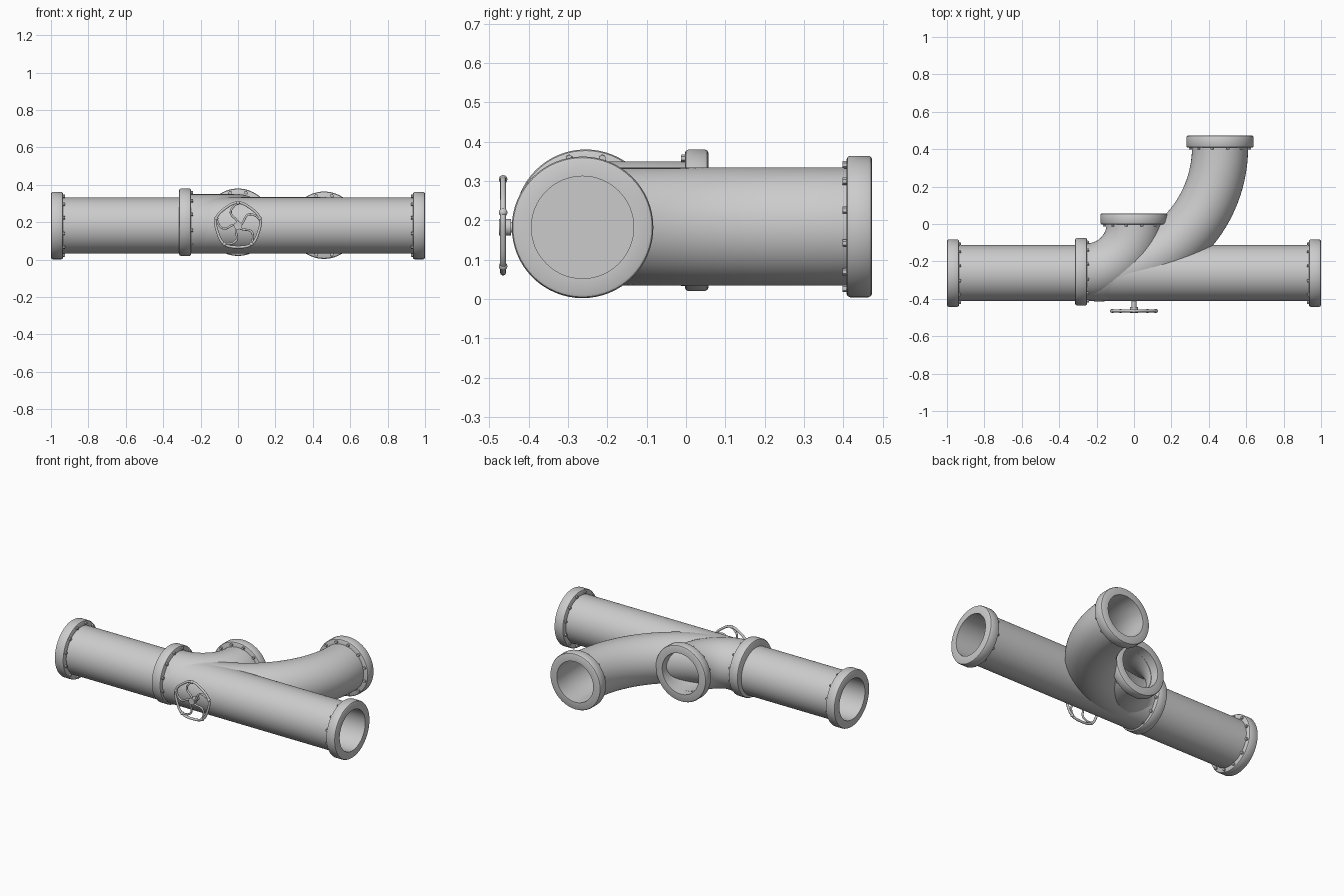
import bpy, bmesh
from math import sin, cos, pi, tau, radians
from mathutils import Vector, Matrix

if "Cube" in bpy.data.objects:
    bpy.data.objects.remove(bpy.data.objects["Cube"])

SEG = 64
Z_MAIN, Z_SMALL, Y_MAIN = 0.182, 0.2, -0.263


def finish(name, bm):
    bmesh.ops.recalc_face_normals(bm, faces=bm.faces)
    me = bpy.data.meshes.new(name)
    bm.to_mesh(me)
    bm.free()
    ob = bpy.data.objects.new(name, me)
    bpy.context.collection.objects.link(ob)
    bpy.ops.object.select_all(action='DESELECT')
    ob.select_set(True)
    bpy.context.view_layer.objects.active = ob
    bpy.ops.object.shade_smooth_by_angle(angle=radians(35))
    return ob


def skin(bm, rings, closed=True):
    rows = [[bm.verts.new(p) for p in r] for r in rings]
    n = len(rows)
    for i in range(n if closed else n - 1):
        a, b = rows[i], rows[(i + 1) % n]
        for j in range(len(a)):
            k = (j + 1) % len(a)
            bm.faces.new((a[j], a[k], b[k], b[j]))


def pipe(name, path, outer=0.15, inner=0.13):
    # path: (centre, sideways direction) pairs in the horizontal plane
    def ring(c, s, r):
        return [c + s * r * cos(tau * j / SEG) + Vector((0, 0, r * sin(tau * j / SEG))) for j in range(SEG)]
    bm = bmesh.new()
    skin(bm, [ring(c, s, outer) for c, s in path] + [ring(c, s, inner) for c, s in reversed(path)])
    return finish(name, bm)


def elbow(name, cx, cy, z, radius, steps):
    path = []
    for i in range(steps + 1):
        a = -pi / 2 + pi / 2 * i / steps
        s = Vector((cos(a), sin(a), 0))
        path.append((Vector((cx, cy, z)) + s * radius, s))
    return pipe(name, path)


def flange(name, face, outward, width=0.065, r=0.18, solid=False):
    # lathed collar with a ring of bolts on its back face
    m = Matrix.Translation(face) @ (-Vector(outward)).to_track_quat('Z', 'Y').to_matrix().to_4x4()
    inner = 0.001 if solid else 0.13
    prof = [(inner, 0), (r - .009, 0), (r - .003, .003), (r, .009), (r, width - .009),
            (r - .003, width - .003), (r - .009, width), (inner, width)]
    bm = bmesh.new()
    skin(bm, [[m @ Vector((p * cos(tau * j / SEG), p * sin(tau * j / SEG), h)) for j in range(SEG)]
              for p, h in prof])
    finish(name, bm)
    bm = bmesh.new()
    for i in range(12):
        a = tau * (i + 0.5) / 12
        bmesh.ops.create_cone(bm, cap_ends=True, segments=6, radius1=0.01, radius2=0.009, depth=0.02,
                              matrix=m @ Matrix.Translation((0.163 * cos(a), 0.163 * sin(a), width)))
    finish(name + "_bolts", bm)


def rod(name, points, radius, cyclic=False):
    cu = bpy.data.curves.new(name, 'CURVE')
    cu.dimensions = '3D'
    cu.bevel_depth = radius
    cu.bevel_resolution = 3
    cu.use_fill_caps = True
    sp = cu.splines.new('POLY')
    sp.points.add(len(points) - 1)
    for q, p in zip(sp.points, points):
        q.co = (*p, 1)
    sp.use_cyclic_u = cyclic
    ob = bpy.data.objects.new(name, cu)
    bpy.context.collection.objects.link(ob)


# Straight main pipe and its end flanges
side = Vector((0, 1, 0))
pipe("main_pipe", [(Vector((x, Y_MAIN, Z_MAIN)), side) for x in (-0.937, 0.937)])
for sx, label in ((-1, "left"), (1, "right")):
    flange(label + "_end_flange", (sx, Y_MAIN, Z_MAIN), (sx, 0, 0))

# Blocking plate deep inside the right bore
bm = bmesh.new()
bmesh.ops.create_cone(bm, cap_ends=True, segments=SEG, radius1=0.135, radius2=0.135, depth=0.01,
                      matrix=Matrix.Translation((0.45, Y_MAIN, Z_MAIN)) @ Matrix.Rotation(pi / 2, 4, 'Y'))
finish("inner_plate", bm)

# Short branch with the middle collar
elbow("short_branch", -0.25, 0, Z_SMALL, 0.253, 24)
flange("middle_flange", (-0.315, -0.255, Z_SMALL), (-1, 0, 0), solid=True)
flange("short_branch_flange", (0, 0.057, Z_SMALL), (0, 1, 0), 0.06)

# Long sweeping branch
elbow("long_branch", -0.215, 0.41, Z_MAIN + 0.002, 0.675, 48)
flange("long_branch_flange", (0.46, 0.473, Z_MAIN + 0.002), (0, 1, 0))

# Hand wheel: rim, hub, stem, curved spokes and rim knobs
WY = -0.465


def wheel_pt(r, a, y=WY):
    return (r * cos(a), y, Z_MAIN + r * sin(a))


rod("wheel_rim", [wheel_pt(0.119 + 0.004 * cos(5 * (t - pi / 2)), t)
                  for t in (tau * i / 80 for i in range(80))], 0.0075, True)
rod("wheel_hub", [(0, -0.475, Z_MAIN), (0, -0.445, Z_MAIN)], 0.022)
rod("wheel_stem", [(0, -0.46, Z_MAIN), (0, -0.40, Z_MAIN)], 0.014)
bm = bmesh.new()
for k in range(5):
    a = pi / 2 + tau * k / 5
    rod("wheel_spoke", [wheel_pt(0.015 + 0.105 * t, a + 0.55 * sin(pi * t))
                        for t in (i / 10 for i in range(11))], 0.006)
    bmesh.ops.create_uvsphere(bm, u_segments=16, v_segments=8, radius=0.011,
                              matrix=Matrix.Translation(wheel_pt(0.122, a)))
finish("wheel_knobs", bm)
